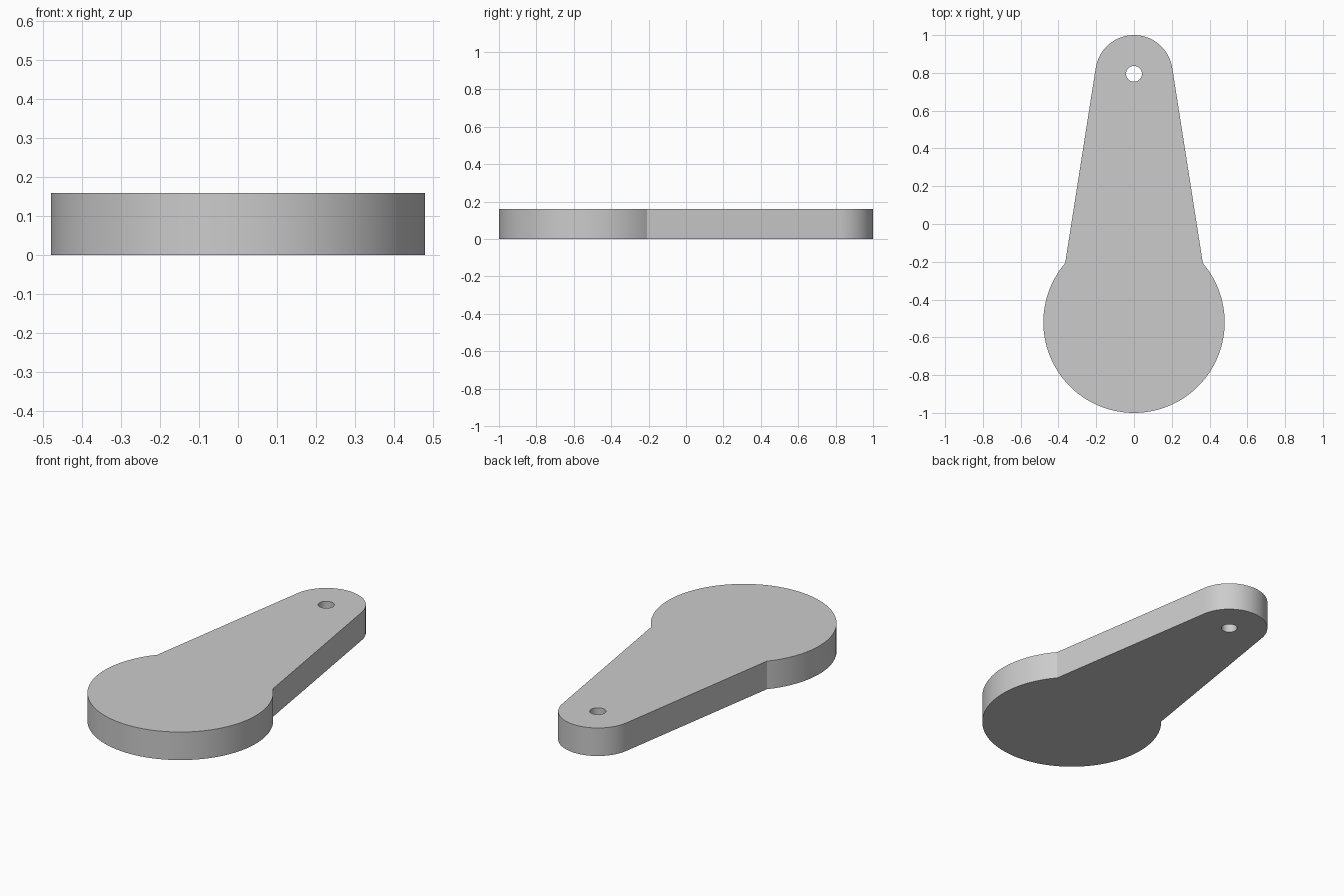
import bpy, bmesh
from math import sin, cos, pi, sqrt, asin, atan2, radians

cube = bpy.data.objects.get("Cube")
if cube:
    bpy.data.objects.remove(cube, do_unlink=True)

THICK = 0.16
DISC_Y, DISC_R = -0.52, 0.48      # wide round end
TIP_Y, TIP_R = 0.795, 0.205       # narrow round end
HOLE_R = 0.042
TAPER = radians(8.9)              # lean of the straight sides


def arc(cy, r, start, end, steps):
    """Points on an arc centred on the y axis."""
    angles = [start + (end - start) * i / steps for i in range(steps + 1)]
    return [(r * cos(a), cy + r * sin(a)) for a in angles]


# The sides touch the tip as tangents and run down until they meet the disc
offset = TIP_R - (DISC_Y - TIP_Y) * sin(TAPER)
meet = TAPER + atan2(sqrt(DISC_R**2 - offset**2), offset)
outline = (arc(TIP_Y, TIP_R, TAPER, pi - TAPER, 48)
           + arc(DISC_Y, DISC_R, pi - meet, 2 * pi + meet, 96))
hole = arc(TIP_Y, HOLE_R, 0, 2 * pi, 32)[:-1]

# Flat plate with a hole, raised to its thickness
bm = bmesh.new()
edges = []
for loop in (outline, hole):
    verts = [bm.verts.new((x, y, 0)) for x, y in loop]
    edges += [bm.edges.new((v, verts[i - 1])) for i, v in enumerate(verts)]
bmesh.ops.triangle_fill(bm, use_beauty=True, edges=edges, normal=(0, 0, 1))
raised = bmesh.ops.extrude_face_region(bm, geom=bm.faces[:], use_keep_orig=True)
top = [g for g in raised["geom"] if isinstance(g, bmesh.types.BMVert)]
bmesh.ops.translate(bm, verts=top, vec=(0, 0, THICK))
bmesh.ops.recalc_face_normals(bm, faces=bm.faces[:])

mesh = bpy.data.meshes.new("lever_plate")
bm.to_mesh(mesh)
bm.free()
plate = bpy.data.objects.new("lever_plate", mesh)
bpy.context.collection.objects.link(plate)

# Plain grey
grey = bpy.data.materials.new("plain_grey")
grey.use_nodes = True
colour = (0.6, 0.6, 0.6, 1)
grey.diffuse_color = colour
grey.node_tree.nodes["Principled BSDF"].inputs["Base Color"].default_value = colour
mesh.materials.append(grey)

# Smooth round walls, sharp rims and corners
bpy.context.view_layer.objects.active = plate
plate.select_set(True)
bpy.ops.object.shade_smooth_by_angle(angle=radians(25))
